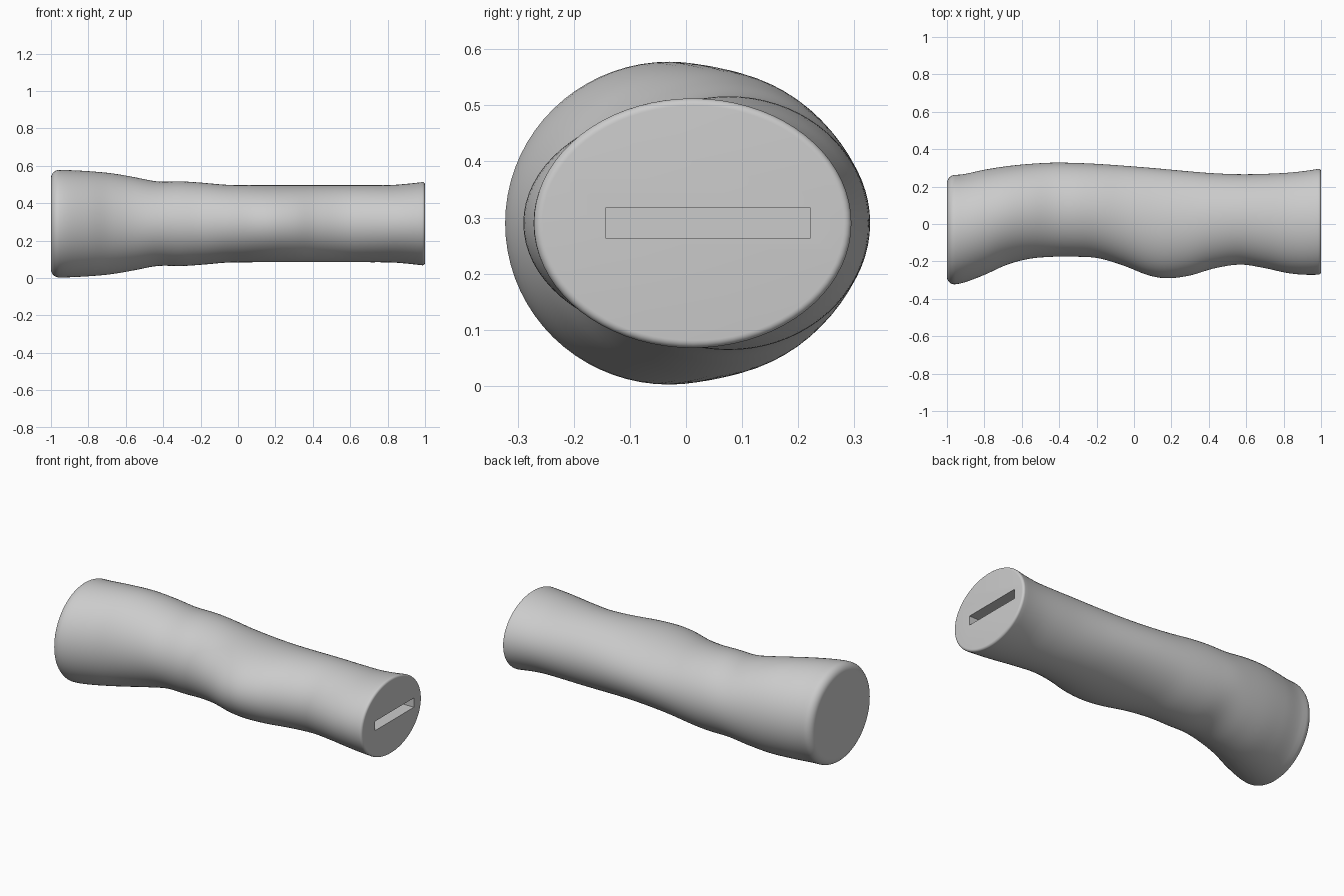
import bpy, bmesh, math

default_cube = bpy.data.objects.get("Cube")
if default_cube:
    bpy.data.objects.remove(default_cube, do_unlink=True)

# Material
grey = bpy.data.materials.new("plain grey")
grey.use_nodes = True
colour = (0.6, 0.6, 0.6, 1)
grey.diffuse_color = colour
grey.node_tree.nodes["Principled BSDF"].inputs["Base Color"].default_value = colour

# Grip outline stations: x, front y, back y, half height
STATIONS = [
    (-1, -.327, .262, .288),
    (-.92, -.316, .265, .287),
    (-.8, -.272, .29, .281),
    (-.68, -.218, .309, .27),
    (-.56, -.186, .321, .25),
    (-.43, -.175, .328, .226),
    (-.3, -.175, .326, .226),
    (-.19, -.183, .321, .219),
    (-.06, -.221, .312, .208),
    (.08, -.275, .301, .206),
    (.18, -.29, .292, .206),
    (.3, -.275, .281, .206),
    (.43, -.237, .271, .206),
    (.57, -.217, .266, .206),
    (.7, -.236, .268, .206),
    (.82, -.262, .274, .207),
    (.91, -.271, .283, .214),
    (1, -.271, .297, .224),
]
MID_Z = .29
SIDES = 72
FILLET_STEPS = 7


def tangent(i, k):
    """Slope of column k at station i."""
    a = STATIONS[max(i - 1, 0)]
    b = STATIONS[min(i + 1, len(STATIONS) - 1)]
    return (b[k] - a[k]) / (b[0] - a[0])


def section(x):
    """Smoothly interpolated front, back and half height at x."""
    i = 0
    while i < len(STATIONS) - 2 and x > STATIONS[i + 1][0]:
        i += 1
    p, q = STATIONS[i], STATIONS[i + 1]
    span = q[0] - p[0]
    t = (x - p[0]) / span
    blend = t * t * (3 - 2 * t)
    rise, fall = t * (1 - t) ** 2, t * t * (t - 1)
    return [p[k] + (q[k] - p[k]) * blend
            + span * (rise * tangent(i, k) + fall * tangent(i + 1, k))
            for k in (1, 2, 3)]


def fillet(end, radius):
    """Ring positions and insets round one end, from the cap inward."""
    for step in range(FILLET_STEPS):
        angle = math.pi / 2 * step / FILLET_STEPS
        yield end * (1 - radius * (1 - math.cos(angle))), radius * (1 - math.sin(angle))


def add_object(name, bm):
    bmesh.ops.recalc_face_normals(bm, faces=bm.faces)
    mesh = bpy.data.meshes.new(name)
    bm.to_mesh(mesh)
    bm.free()
    obj = bpy.data.objects.new(name, mesh)
    bpy.context.collection.objects.link(obj)
    mesh.materials.append(grey)
    return obj


# Grip body: elliptical rings lofted along x, with rounded ends
POMMEL_ROUND, GUARD_ROUND = .045, .015
start, stop, count = -1 + POMMEL_ROUND, 1 - GUARD_ROUND, 80
rings = list(fillet(-1, POMMEL_ROUND))
rings += [(start + (stop - start) * n / count, 0) for n in range(count + 1)]
rings += reversed(list(fillet(1, GUARD_ROUND)))

bm = bmesh.new()
loops = []
for x, inset in rings:
    front, back, half = section(x)
    mid, wide = (front + back) / 2, (back - front) / 2 - inset
    angles = [math.tau * s / SIDES for s in range(SIDES)]
    loops.append([bm.verts.new((x, mid + wide * math.cos(a),
                                MID_Z + (half - inset) * math.sin(a))) for a in angles])
for lower, upper in zip(loops, loops[1:]):
    for s in range(SIDES):
        n = (s + 1) % SIDES
        bm.faces.new((lower[s], lower[n], upper[n], upper[s]))
bm.faces.new(loops[0])
bm.faces.new(loops[-1])
grip = add_object("grip", bm)

# Blade slot: flat rectangular pocket cut into the narrow end
SLOT_FRONT, SLOT_BACK, SLOT_HEIGHT, SLOT_END = -.143, .221, .055, -.2
bm = bmesh.new()
bmesh.ops.create_cube(bm, size=1)
for v in bm.verts:
    v.co.x = 1.1 if v.co.x > 0 else SLOT_END
    v.co.y = SLOT_BACK if v.co.y > 0 else SLOT_FRONT
    v.co.z = MID_Z + v.co.z * SLOT_HEIGHT
cutter = add_object("slot_cutter", bm)
cutter.hide_render = True

cut = grip.modifiers.new("slot", 'BOOLEAN')
cut.operation = 'DIFFERENCE'
cut.solver = 'EXACT'
cut.object = cutter

# Apply the cut, drop the helper and smooth the curved skin
bpy.ops.object.select_all(action='DESELECT')
bpy.context.view_layer.objects.active = grip
grip.select_set(True)
bpy.ops.object.modifier_apply(modifier=cut.name)
bpy.data.objects.remove(cutter, do_unlink=True)
bpy.ops.object.shade_smooth_by_angle(angle=math.radians(30))
